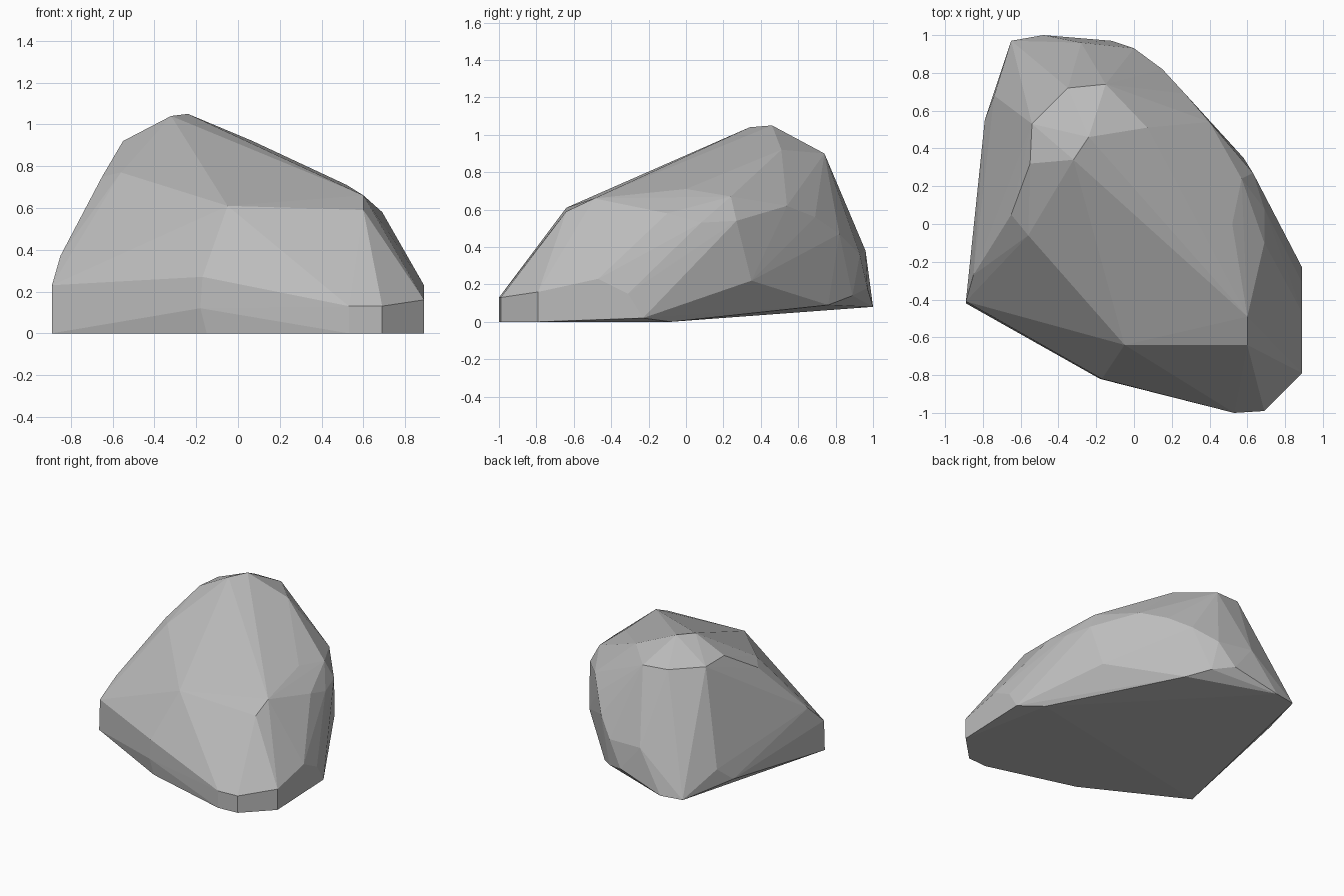
import bpy
import bmesh

default_cube = bpy.data.objects.get("Cube")
if default_cube:
    bpy.data.objects.remove(default_cube, do_unlink=True)

# Corner points of the boulder in hundredths of a unit, grouped by height.
# Underside rim: flat in front, lifting slightly towards the back
underside = [
    (-89, -42, 0), (-15, -81, 0), (53, -100, 0), (69, -99, 0),
    (89, -79, 0), (89, -23, 2), (75, -8, 0), (16, 76, 9),
    (3, 89, 14), (-48, 100, 8), (-65, 97, 8),
]
# Widest band with the chipped lower edges
waist = [
    (-89, -41, 23), (-18, -82, 12), (-17, -82, 27), (53, -100, 13),
    (69, -99, 13), (89, -79, 16), (89, -47, 23), (89, -31, 15),
    (58, 35, 22), (-12, 97, 18), (-74, 68, 23), (-79, 55, 12),
]
# Sloping shoulders
shoulder = [
    (-85, -27, 37), (67, 18, 40), (0, 93, 36), (-28, 96, 38),
    (-5, -64, 61), (60, -64, 59), (60, -49, 66), (69, -10, 58),
    (69, 8, 53), (63, 27, 54), (40, 54, 62), (27, 69, 56), (15, 82, 47),
]
# Upper ridge and peak
crown = [
    (52, 0, 71), (57, 24, 67), (-56, -6, 77), (-65, 5, 75),
    (-55, 32, 92), (-54, 53, 91), (-35, 72, 91), (-15, 74, 90),
    (7, 51, 92), (-32, 34, 104), (-24, 46, 105),
]


def flat_material(name, colour):
    material = bpy.data.materials.new(name)
    material.use_nodes = True
    material.diffuse_color = colour
    shader = material.node_tree.nodes["Principled BSDF"]
    shader.inputs["Base Color"].default_value = colour
    shader.inputs["Roughness"].default_value = 0.9
    return material


def hull_object(name, points, material):
    """Wrap the points in a closed, flat-faced convex shell."""
    bm = bmesh.new()
    for point in points:
        bm.verts.new([value / 100 for value in point])
    bmesh.ops.convex_hull(bm, input=bm.verts[:])
    # Drop any point that ended up inside the shell
    loose = [vert for vert in bm.verts if not vert.link_faces]
    bmesh.ops.delete(bm, geom=loose, context="VERTS")
    bmesh.ops.recalc_face_normals(bm, faces=bm.faces[:])
    for face in bm.faces:
        face.smooth = False
    mesh = bpy.data.meshes.new(name)
    bm.to_mesh(mesh)
    bm.free()
    mesh.materials.append(material)
    obj = bpy.data.objects.new(name, mesh)
    bpy.context.collection.objects.link(obj)
    return obj


# Boulder
stone_grey = flat_material("stone_grey", (0.5, 0.5, 0.5, 1))
hull_object("boulder", underside + waist + shoulder + crown, stone_grey)
